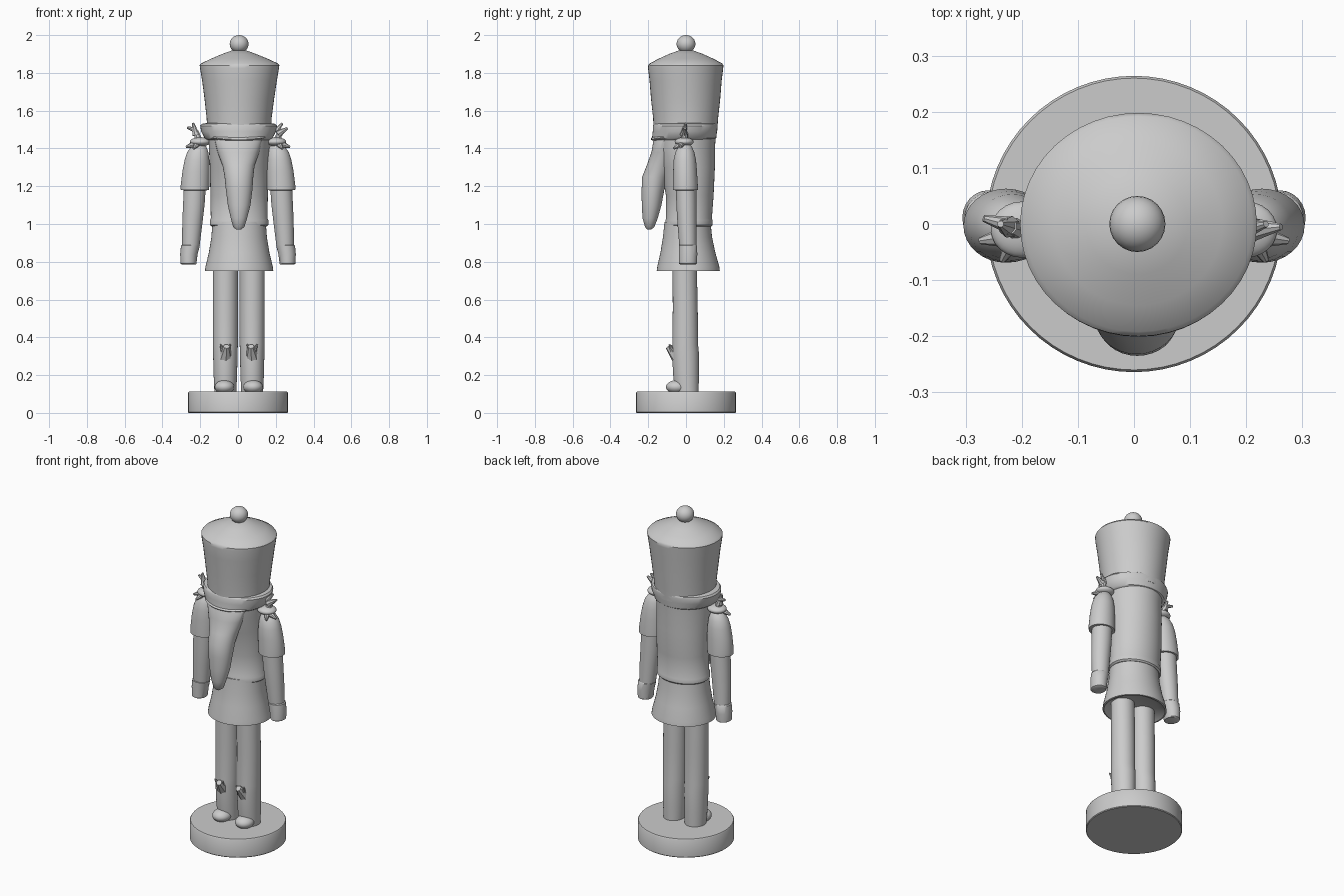
import bpy, math
from mathutils import Vector


def finish(obj, angle=35):
    bpy.ops.object.select_all(action='DESELECT')
    obj.select_set(True)
    bpy.context.view_layer.objects.active = obj
    bpy.ops.object.shade_smooth_by_angle(angle=math.radians(angle))
    return obj


def loft(name, rings, sides=48):
    """Stack of capped elliptical rings: (z, centre x, centre y, radius x, radius y)."""
    verts, faces = [], []
    for z, cx, cy, rx, ry in rings:
        for i in range(sides):
            a = 2 * math.pi * i / sides
            verts.append((cx + rx * math.cos(a), cy + ry * math.sin(a), z))
    for r in range(len(rings) - 1):
        for i in range(sides):
            j = (i + 1) % sides
            faces.append((r * sides + i, r * sides + j, (r + 1) * sides + j, (r + 1) * sides + i))
    faces.append(tuple(reversed(range(sides))))
    faces.append(tuple(range((len(rings) - 1) * sides, len(rings) * sides)))
    mesh = bpy.data.meshes.new(name)
    mesh.from_pydata(verts, [], faces)
    obj = bpy.data.objects.new(name, mesh)
    bpy.context.collection.objects.link(obj)
    return finish(obj)


def ball(name, loc, size, rot=(0, 0, 0)):
    bpy.ops.mesh.primitive_uv_sphere_add(segments=24, ring_count=14, location=loc, rotation=rot)
    obj = bpy.context.object
    obj.name, obj.scale = name, size
    return finish(obj)


def spike(name, start, end, r1, r2=0.006):
    a, b = Vector(start), Vector(end)
    bpy.ops.mesh.primitive_cone_add(vertices=8, radius1=r1, radius2=r2, depth=(b - a).length,
                                    location=(a + b) / 2)
    obj = bpy.context.object
    obj.name = name
    obj.rotation_euler = (b - a).to_track_quat('Z', 'Y').to_euler()
    return finish(obj)


# Round stand
loft("base", [(0, 0, 0, .26, .26), (.004, 0, 0, .264, .264),
              (.106, 0, 0, .264, .264), (.112, 0, 0, .26, .26)], 64)

# Coat skirt with a shallow recess underneath
loft("coat_skirt", [(.775, .005, .01, .13, .12), (.75, .006, .012, .172, .16),
                    (.752, .006, .012, .181, .167), (.775, .006, .012, .178, .164),
                    (.85, .006, .01, .16, .145), (.93, .006, .008, .147, .13),
                    (1.01, .006, .008, .141, .122)])

# Torso, narrow at the waist and wide at the chest
loft("torso", [(.987, .006, .016, .145, .118), (.995, .006, .016, .155, .125),
               (1.02, .006, .016, .155, .125), (1.03, .006, .016, .15, .121),
               (1.15, .006, .02, .152, .126), (1.3, .006, .01, .155, .143),
               (1.40, .006, -.005, .16, .158), (1.5, .006, -.005, .165, .165)])

# Brim around the head, and the visor at the front
loft("hat_brim", [(1.445, .003, -.012, .165, .16), (1.455, .003, -.01, .18, .17),
                  (1.49, .003, -.006, .198, .17), (1.52, .003, -.004, .203, .171),
                  (1.53, .003, -.002, .195, .168), (1.535, .003, 0, .165, .165)])
ball("visor", (.004, -.075, 1.465), (.155, .113, .022), (math.radians(8), 0, 0))

# Tall flared hat with domed crown
loft("hat", [(1.49, .006, -.003, .169, .168), (1.56, .006, -.002, .172, .172),
             (1.66, .007, -.002, .184, .183), (1.76, .008, -.002, .198, .191),
             (1.825, .008, -.002, .209, .199), (1.84, .008, -.001, .211, .199),
             (1.85, .008, 0, .203, .192), (1.875, .007, 0, .15, .145),
             (1.9, .006, 0, .09, .09), (1.918, .006, 0, .04, .04)])
ball("hat_knob", (.006, 0, 1.953), (.05, .05, .047))

# Long pointed beard
loft("beard", [(.97, .003, -.195, .012, .01), (.985, .004, -.192, .03, .025),
               (1.03, .005, -.19, .043, .04), (1.1, .006, -.182, .06, .052),
               (1.18, .006, -.175, .07, .06), (1.25, .005, -.162, .076, .07),
               (1.31, .003, -.135, .085, .073), (1.38, .002, -.115, .11, .068),
               (1.44, .002, -.105, .125, .068), (1.46, .002, -.1, .115, .06)], 32)

for side, s in (("left", -1), ("right", 1)):
    # Trouser leg and boot
    x = .004 + s * .071
    loft(side + "_leg", [(.11, x, .005, .058, .062), (.2, x, 0, .062, .068),
                         (.32, x, -.003, .065, .071), (.36, x, -.004, .066, .068),
                         (.55, x, -.004, .066, .066), (.79, x, -.007, .066, .064)], 32)
    fx = x + s * .005
    ball(side + "_foot", (fx, -.05, .137), (.052, .056, .036))
    spike(side + "_boot_flap", (x, -.045, .30), (x - s * .006, -.095, .352), .038, .016)
    for d in (-.026, .026):
        spike(side + "_boot_point", (x + d * .4, -.07, .325), (x + d, -.088, .362), .014, .004)

    # Sleeve cap, forearm and cuffed hand
    loft(side + "_sleeve", [(1.178, s * .228, -.002, .058, .05), (1.18, s * .228, -.003, .075, .066),
                            (1.2, s * .228, -.003, .076, .066), (1.28, s * .222, -.005, .072, .063),
                            (1.34, s * .217, -.006, .065, .059), (1.38, s * .213, -.006, .056, .05),
                            (1.41, s * .208, -.005, .04, .036), (1.43, s * .205, -.004, .015, .014)], 32)
    loft(side + "_forearm", [(.88, s * .25, .01, .046, .045), (1.0, s * .242, .005, .053, .05),
                             (1.1, s * .234, .002, .057, .053), (1.22, s * .227, 0, .058, .054)], 32)
    loft(side + "_cuff", [(.785, s * .26, .01, .036, .04), (.79, s * .262, .01, .042, .047),
                          (.84, s * .26, .011, .046, .049), (.885, s * .252, .01, .05, .048),
                          (.89, s * .252, .01, .045, .044)], 24)

    # Ragged shoulder tassels
    ball(side + "_shoulder_pad", (s * .2, -.01, 1.435), (.055, .05, .024))
    spike(side + "_tassel_outer", (s * .21, -.02, 1.43), (s * .275, -.03, 1.408), .025)
    spike(side + "_tassel_front", (s * .21, -.02, 1.43), (s * .235, -.065, 1.4), .022)
    spike(side + "_tassel_stem", (s * .205, -.01, 1.43), (s * .222, -.005, 1.49), .022, .014)

# Uneven upper tips of the tassels
spike("left_tassel_tip", (-.222, -.005, 1.47), (-.238, 0, 1.535), .02)
spike("left_tassel_barb", (-.23, 0, 1.5), (-.268, .01, 1.51), .014)
spike("right_tassel_tip", (.21, -.01, 1.475), (.262, -.005, 1.508), .022)
spike("right_tassel_barb", (.2, -.01, 1.49), (.235, 0, 1.533), .016)
